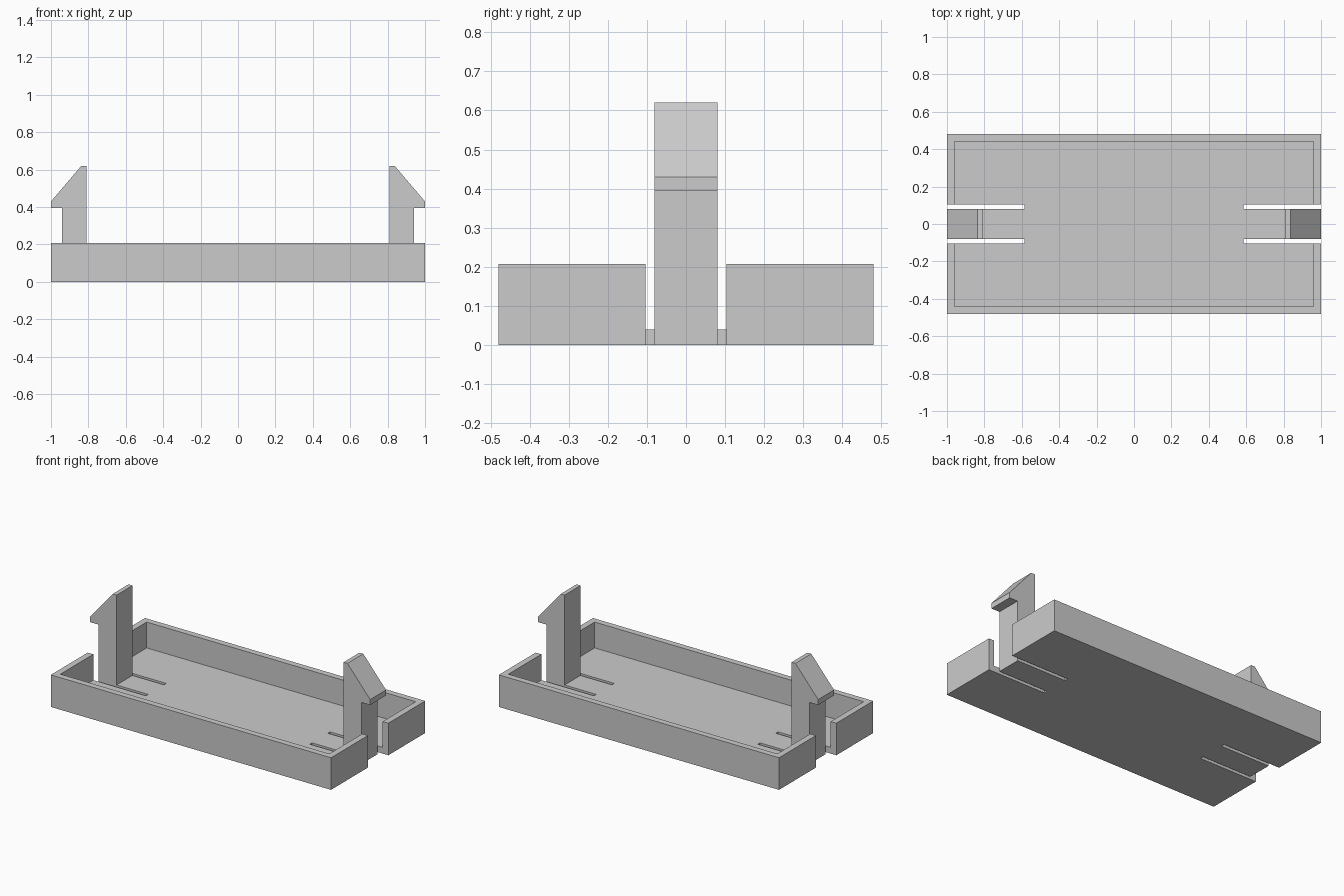
import bpy
import bmesh
from mathutils import Vector

cube = bpy.data.objects.get("Cube")
if cube:
    bpy.data.objects.remove(cube, do_unlink=True)

# Main sizes
LENGTH, DEPTH, HEIGHT = 1.0, 0.48, 0.207   # half length, half depth, wall height
WALL = 0.04
CLIP_HALF, SLOT_OUT = 0.081, 0.104         # clip half width, outer slot edge
CLIP_IN, CLIP_OUT, SLOT_END = 0.81, 0.94, 0.585

grey = bpy.data.materials.new("plain grey")
grey.use_nodes = True
grey.diffuse_color = (0.6, 0.6, 0.6, 1)
grey.node_tree.nodes["Principled BSDF"].inputs["Base Color"].default_value = grey.diffuse_color


def prism(name, points, direction):
    """Extrude a closed outline along a direction into a solid."""
    bm = bmesh.new()
    face = bm.faces.new([bm.verts.new(p) for p in points])
    extruded = bmesh.ops.extrude_face_region(bm, geom=[face])["geom"]
    verts = [g for g in extruded if isinstance(g, bmesh.types.BMVert)]
    bmesh.ops.translate(bm, vec=Vector(direction), verts=verts)
    bmesh.ops.recalc_face_normals(bm, faces=bm.faces[:])
    mesh = bpy.data.meshes.new(name)
    bm.to_mesh(mesh)
    bm.free()
    mesh.materials.append(grey)
    obj = bpy.data.objects.new(name, mesh)
    bpy.context.collection.objects.link(obj)
    return obj


def block(name, x, y, low, high):
    outline = [(-x, -y, low), (x, -y, low), (x, y, low), (-x, y, low)]
    return prism(name, outline, (0, 0, high - low))


def cut(target, cutter):
    """Subtract a cutter for good, then remove it."""
    cutter.hide_render = True
    mod = target.modifiers.new("cut", "BOOLEAN")
    mod.operation, mod.solver, mod.object = "DIFFERENCE", "EXACT", cutter
    bpy.context.view_layer.objects.active = target
    bpy.ops.object.modifier_apply(modifier=mod.name)
    bpy.data.objects.remove(cutter, do_unlink=True)


# Open tray
tray = block("tray", LENGTH, DEPTH, 0, HEIGHT)
cut(tray, block("cavity_cutter", LENGTH - WALL, DEPTH - WALL, WALL, HEIGHT + 0.1))

for side, label in ((1, "left"), (-1, "right")):
    # U-shaped cut that leaves a flexible tongue in the floor
    beyond = LENGTH + 0.1
    outline = [(SLOT_END, -SLOT_OUT), (beyond, -SLOT_OUT), (beyond, SLOT_OUT),
               (SLOT_END, SLOT_OUT), (SLOT_END, CLIP_HALF), (CLIP_OUT, CLIP_HALF),
               (CLIP_OUT, -CLIP_HALF), (SLOT_END, -CLIP_HALF)]
    cut(tray, prism("slot_cutter", [(side * x, y, -0.1) for x, y in outline], (0, 0, 0.5)))

    # Upright snap clip with a sloped, outward hook
    profile = [(CLIP_IN, WALL), (CLIP_OUT, WALL), (CLIP_OUT, 0.395), (LENGTH, 0.395),
               (LENGTH, 0.43), (0.838, 0.62), (CLIP_IN, 0.62)]
    prism(label + "_snap_clip", [(side * x, -CLIP_HALF, z) for x, z in profile],
          (0, 2 * CLIP_HALF, 0))
